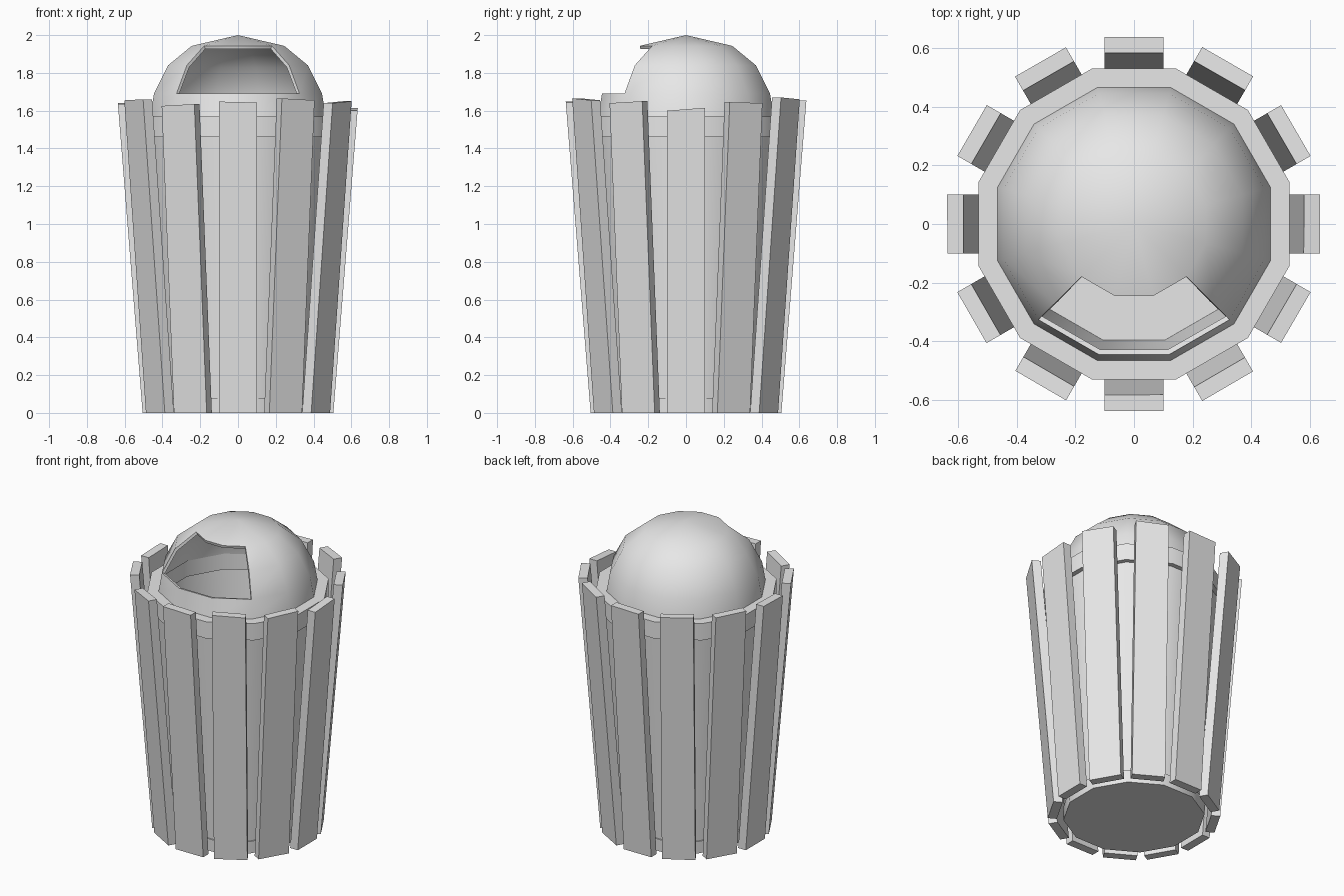
import bpy, bmesh, math

cube = bpy.data.objects.get("Cube")
if cube:
    bpy.data.objects.remove(cube, do_unlink=True)

SIDES = 12
STEP = 2 * math.pi / SIDES

grey = bpy.data.materials.new("light grey")
grey.use_nodes = True
grey.diffuse_color = (0.8, 0.8, 0.8, 1)
grey.node_tree.nodes["Principled BSDF"].inputs["Base Color"].default_value = (0.8, 0.8, 0.8, 1)


def make_object(name, bm):
    mesh = bpy.data.meshes.new(name)
    bm.to_mesh(mesh)
    bm.free()
    obj = bpy.data.objects.new(name, mesh)
    bpy.context.collection.objects.link(obj)
    mesh.materials.append(grey)
    return obj


def activate(obj):
    bpy.ops.object.select_all(action='DESELECT')
    obj.select_set(True)
    bpy.context.view_layer.objects.active = obj


def lathe(profile, skip=lambda row, side: False):
    """Twelve-sided turned shape; profile holds (distance to flat, height)."""
    bm = bmesh.new()
    rings = []
    for dist, z in profile:
        r = dist / math.cos(STEP / 2)
        rings.append([bm.verts.new((r * math.cos((i + 0.5) * STEP),
                                    r * math.sin((i + 0.5) * STEP), z))
                      for i in range(SIDES)])
    for row, (a, b) in enumerate(zip(rings, rings[1:])):
        for i in range(SIDES):
            j = (i + 1) % SIDES
            if not skip(row, i):
                bm.faces.new((a[i], a[j], b[j], b[i]))
    bmesh.ops.remove_doubles(bm, verts=bm.verts, dist=0.0001)
    bmesh.ops.recalc_face_normals(bm, faces=bm.faces)
    return bm


# Hollow tapered bin with a foot band and an overhanging rim
body = make_object("bin_body", lathe([
    (0, 0), (0.408, 0), (0.412, 0.08), (0.404, 0.08), (0.5, 1.46), (0.53, 1.46),
    (0.53, 1.57), (0.455, 1.57), (0.455, 1.46), (0.48, 1.45), (0.395, 0.08), (0, 0.08)]))
activate(body)
bpy.ops.object.shade_smooth_by_angle(angle=math.radians(35))

# Dome lid: two rows of three front panels are left open
lid = make_object("dome_lid", lathe(
    [(0.465, 1.57), (0.445, 1.69), (0.37, 1.84), (0.245, 1.943), (0, 2.0)],
    skip=lambda row, side: row in (1, 2) and side in (7, 8, 9)))
activate(lid)
shell = lid.modifiers.new("Shell", 'SOLIDIFY')
shell.thickness = 0.018
shell.offset = -1
bpy.ops.object.modifier_apply(modifier=shell.name)
bpy.ops.object.shade_smooth_by_angle(angle=math.radians(40))

# Outward-leaning slats, each cut to a slightly uneven height
tops = [(1.60, 1.615), (1.645, 1.64), (1.67, 1.66), (1.655, 1.65),
        (1.65, 1.655), (1.645, 1.65), (1.64, 1.635), (1.655, 1.66),
        (1.625, 1.635), (1.648, 1.643), (1.665, 1.655), (1.64, 1.65)]
for n, heights in enumerate(tops):
    bm = bmesh.new()
    bmesh.ops.create_cube(bm, size=1)
    c, s = math.cos(n * STEP), math.sin(n * STEP)
    for v in bm.verts:
        z = heights[v.co.y > 0] if v.co.z > 0 else 0
        out = 0.45 + 0.08 * z + (0.055 if v.co.x > 0 else 0)
        side = 0.2 * v.co.y
        v.co = (out * c - side * s, out * s + side * c, z)
    make_object(f"slat_{n + 1}", bm)
